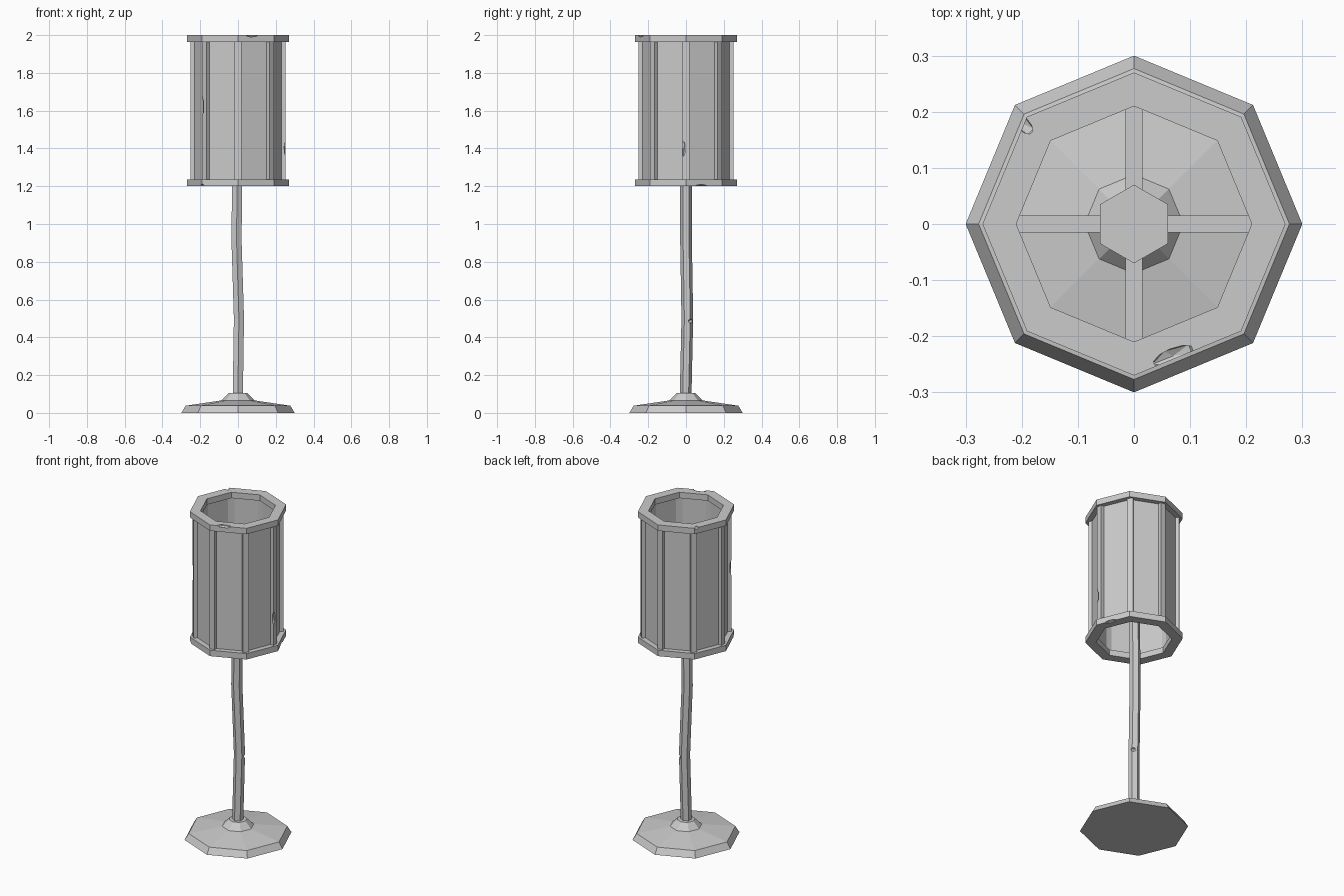
import bpy, bmesh, math
from mathutils import Vector, Matrix

if "Cube" in bpy.data.objects:
    bpy.data.objects.remove(bpy.data.objects["Cube"], do_unlink=True)

GREY = (0.6, 0.6, 0.6, 1)
mat = bpy.data.materials.new("plain grey")
mat.use_nodes = True
mat.diffuse_color = GREY
mat.node_tree.nodes["Principled BSDF"].inputs["Base Color"].default_value = GREY


def finish(name, bm):
    """Turn a bmesh into a flat shaded object."""
    bmesh.ops.recalc_face_normals(bm, faces=bm.faces)
    mesh = bpy.data.meshes.new(name)
    bm.to_mesh(mesh)
    bm.free()
    obj = bpy.data.objects.new(name, mesh)
    bpy.context.collection.objects.link(obj)
    mesh.materials.append(mat)
    return obj


def rings(name, sections, sides, start=0, closed=False):
    """Loft polygons given as (radius, z, x, y); closed makes a hollow ring."""
    bm = bmesh.new()
    loops = []
    for r, z, x, y in sections:
        angles = [start + math.tau * i / sides for i in range(sides)]
        loops.append([bm.verts.new((x + r * math.cos(a), y + r * math.sin(a), z)) for a in angles])
    pairs = list(zip(loops, loops[1:]))
    if closed:
        pairs.append((loops[-1], loops[0]))
    else:
        bm.faces.new(loops[0])
        bm.faces.new(loops[-1])
    for low, high in pairs:
        for i in range(sides):
            j = (i + 1) % sides
            bm.faces.new((low[i], low[j], high[j], high[i]))
    return finish(name, bm)


def hollow(name, inner, outer, bottom, top):
    corners = [(outer, bottom), (outer, top), (inner, top), (inner, bottom)]
    return rings(name, [(r, z, 0, 0) for r, z in corners], 8, closed=True)


def spoke(name, angle, inner, outer, width, bottom, top):
    """Box reaching outwards from the axis at an angle."""
    bm = bmesh.new()
    bmesh.ops.create_cube(bm, size=1)
    bmesh.ops.scale(bm, vec=(outer - inner, width, top - bottom), verts=bm.verts)
    bmesh.ops.translate(bm, vec=((inner + outer) / 2, 0, (bottom + top) / 2), verts=bm.verts)
    bmesh.ops.rotate(bm, matrix=Matrix.Rotation(angle, 3, "Z"), verts=bm.verts)
    return finish(name, bm)


def chip(obj, place, size, turn=0):
    """Knock a small faceted nick out of an object."""
    bm = bmesh.new()
    bmesh.ops.create_icosphere(bm, subdivisions=1, radius=1)
    bmesh.ops.scale(bm, vec=size, verts=bm.verts)
    bmesh.ops.rotate(bm, matrix=Matrix.Rotation(math.radians(turn), 3, "Z"), verts=bm.verts)
    bmesh.ops.translate(bm, vec=place, verts=bm.verts)
    cutter = finish("chip_cutter", bm)
    cutter.hide_render = True
    mod = obj.modifiers.new("chip", "BOOLEAN")
    mod.operation = "DIFFERENCE"
    mod.solver = "EXACT"
    mod.object = cutter
    bpy.context.view_layer.objects.active = obj
    bpy.ops.object.modifier_apply(modifier=mod.name)
    bpy.data.objects.remove(cutter, do_unlink=True)


# Foot with a sloping top and a raised collar
base = rings("base", [(0.30, 0, 0, 0), (0.277, 0.038, 0, 0), (0.088, 0.066, 0, 0),
                      (0.05, 0.105, 0, 0)], 8)
chip(base, (0.275, -0.12, 0), (0.022, 0.07, 0.014), -22)

# Slightly crooked six-sided pole
pole = rings("pole", [(0.031, 0.09, -0.001, -0.002), (0.031, 0.5, 0.005, 0.007),
                      (0.031, 0.92, -0.008, 0), (0.031, 1.25, -0.004, 0),
                      (0.031, 1.58, 0, 0)], 6, math.pi / 6)
chip(pole, (0.027, 0.037, 0.485), (0.016, 0.03, 0.016))

# Hub and cross bars inside the shade
rings("hub", [(0.07, 1.55, 0, 0), (0.07, 1.63, 0, 0)], 6, math.pi / 6)
for i, side in enumerate(("left", "back", "right", "front")):
    spoke(side + "_bar", i * math.pi / 2, 0.03, 0.225, 0.03, 1.575, 1.605)

# Shade wall, corner ribs and the two rims
hollow("shade_panels", 0.225, 0.238, 1.22, 1.98)
ribs = [spoke(f"shade_rib_{i + 1}", i * math.pi / 4, 0.216, 0.252, 0.035, 1.22, 1.98)
        for i in range(8)]
bottom_rim = hollow("bottom_rim", 0.21, 0.27, 1.2, 1.236)
top_rim = hollow("top_rim", 0.21, 0.27, 1.964, 2.0)

# Wear on the shade
chip(top_rim, (0.07, -0.235, 2.0), (0.045, 0.016, 0.012), 22)
chip(top_rim, (-0.2, 0.18, 2.0), (0.03, 0.014, 0.01), -45)
chip(bottom_rim, (0.235, 0.08, 1.2), (0.016, 0.04, 0.01), 22)
chip(bottom_rim, (-0.19, -0.19, 1.2), (0.02, 0.014, 0.014), 45)
chip(ribs[0], (0.254, -0.014, 1.4), (0.012, 0.012, 0.05))
chip(ribs[5], (-0.19, -0.168, 1.62), (0.012, 0.012, 0.06), 45)
